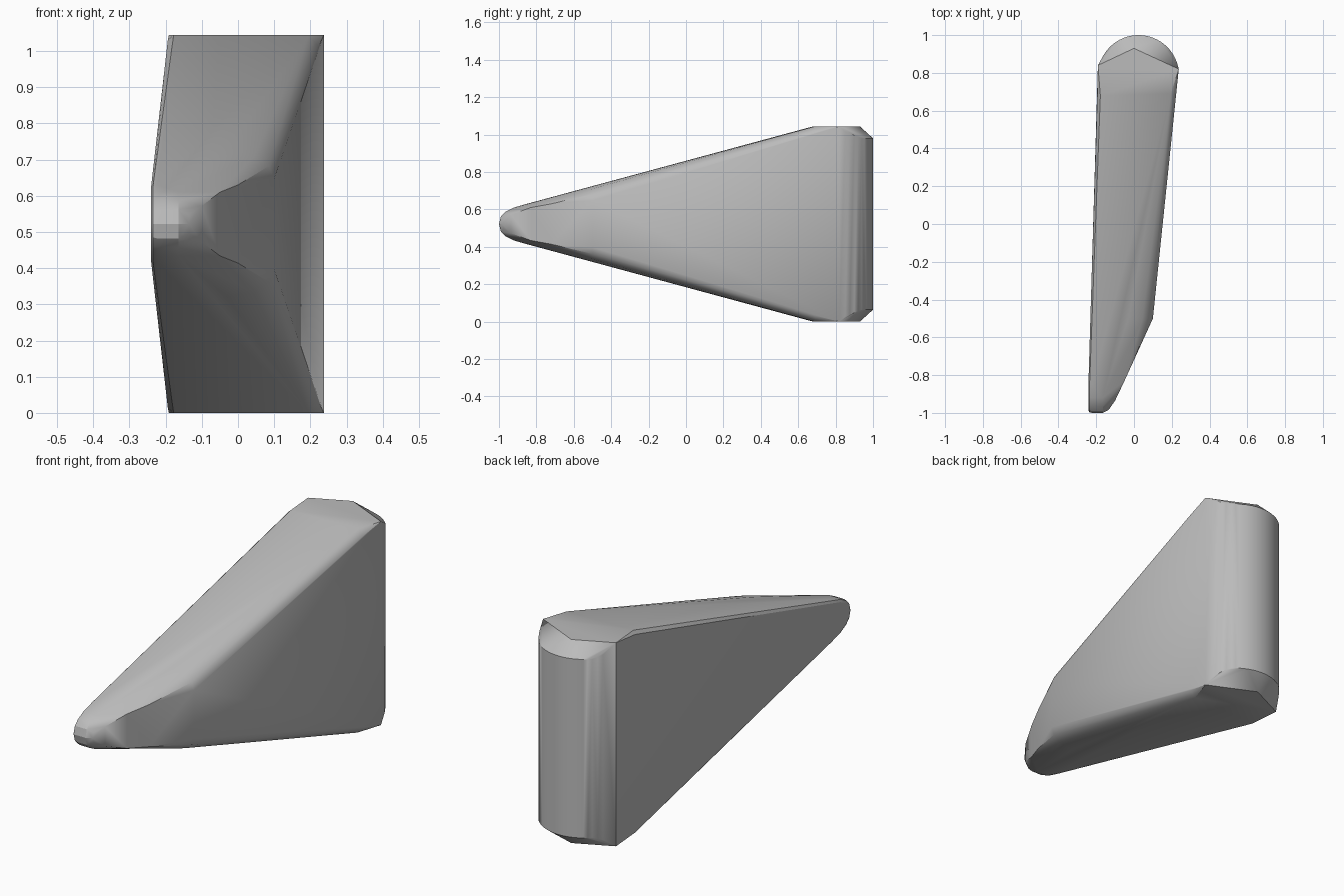
import bpy
import bmesh
import math

cube = bpy.data.objects.get("Cube")
if cube:
    bpy.data.objects.remove(cube, do_unlink=True)

MID = 0.522  # height of the symmetry plane

grey = bpy.data.materials.new("plain grey")
grey.use_nodes = True
colour = (0.5, 0.5, 0.5, 1)
grey.diffuse_color = colour
grey.node_tree.nodes["Principled BSDF"].inputs["Base Color"].default_value = colour

# Upper half points as (x, y, height above the symmetry plane)
points = []

# Rounded nose: one profile repeated across its width, shrunk at both sides
nose = [(-1, 0), (-0.99, 0.04), (-0.965, 0.065), (-0.92, 0.088), (-0.85, 0.108)]
for x, inset in ((-0.241, 0.012), (-0.235, 0.003), (-0.222, 0), (-0.165, 0), (-0.135, 0.015)):
    points += [(x, y + inset, max(h - inset, 0)) for y, h in nose]

# Slanted cheek behind the nose, with a soft upper edge
points += [(-0.1, -0.935, 0.05), (-0.05, -0.83, 0.088), (0, -0.72, 0.108),
           (0.1, -0.5, 0.125), (0.085, -0.5, 0.16), (0.045, -0.5, 0.188), (-0.03, -0.5, 0.202)]

# Flat end cap, and the shoulder rounding in front of it
points += [(-0.178, 0.68, MID), (0.195, 0.69, MID), (-0.191, 0.84, MID),
           (0, 0.93, MID), (0.237, 0.82, MID), (-0.194, 0.69, 0.508), (0.222, 0.69, 0.49)]

# Round back, chamfered below the cap
for i in range(17):
    a = math.radians(46 + i * 88 / 16)
    points.append((0.024 + 0.215 * math.cos(a), 0.785 + 0.215 * math.sin(a), 0.458))
for deg in (18, 25, 32, 39, 141, 148, 155, 161):
    a = math.radians(deg)
    h = 0.458 + 0.064 * (1 - math.sin(a) / 0.72)
    points.append((0.024 + 0.215 * math.cos(a), 0.785 + 0.215 * math.sin(a), h))

# Skin both mirrored halves as one convex body
bm = bmesh.new()
for x, y, h in points:
    for side in (1, -1):
        bm.verts.new((x, y, MID + side * h))
bmesh.ops.remove_doubles(bm, verts=bm.verts[:], dist=0.0005)
hull = bmesh.ops.convex_hull(bm, input=bm.verts[:])
loose = {v for v in hull["geom_interior"] + hull["geom_unused"] if isinstance(v, bmesh.types.BMVert)}
bmesh.ops.delete(bm, geom=list(loose), context="VERTS")
bmesh.ops.dissolve_limit(bm, angle_limit=math.radians(1), verts=bm.verts[:], edges=bm.edges[:])
bmesh.ops.recalc_face_normals(bm, faces=bm.faces[:])

mesh = bpy.data.meshes.new("tapered_fin")
bm.to_mesh(mesh)
bm.free()
mesh.materials.append(grey)
fin = bpy.data.objects.new("tapered_fin", mesh)
bpy.context.collection.objects.link(fin)

bpy.ops.object.select_all(action="DESELECT")
fin.select_set(True)
bpy.context.view_layer.objects.active = fin
bpy.ops.object.shade_smooth_by_angle(angle=math.radians(25))
